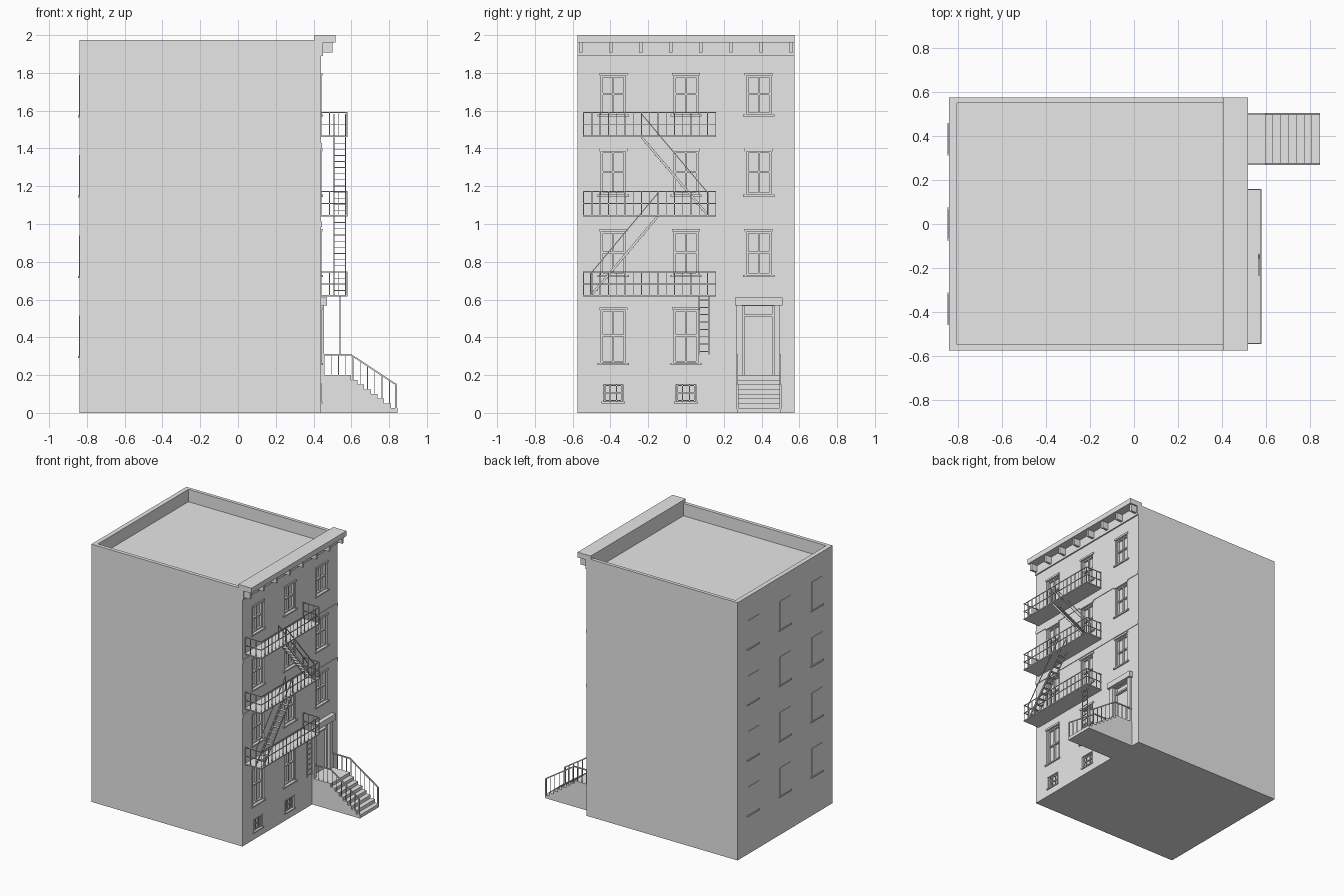
import bpy, bmesh
from mathutils import Vector, Matrix

cube = bpy.data.objects.get("Cube")
if cube:
    bpy.data.objects.remove(cube, do_unlink=True)

grey = bpy.data.materials.new("plain_grey")
grey.use_nodes = True
grey.diffuse_color = (0.8, 0.8, 0.8, 1)
grey.node_tree.nodes["Principled BSDF"].inputs["Base Color"].default_value = (0.8, 0.8, 0.8, 1)


def box(bm, x, y, z):
    """Axis-aligned box from three (low, high) ranges."""
    lo, hi = Vector((x[0], y[0], z[0])), Vector((x[1], y[1], z[1]))
    m = Matrix.Translation((lo + hi) / 2) @ Matrix.Diagonal((*(hi - lo), 1))
    bmesh.ops.create_cube(bm, size=1, matrix=m)


def bar(bm, p, q, w=0.005, h=None):
    """Thin square bar from p to q."""
    p, q = Vector(p), Vector(q)
    d = q - p
    rot = d.to_track_quat('Z', 'Y').to_matrix().to_4x4()
    m = Matrix.Translation((p + q) / 2) @ rot @ Matrix.Diagonal((w, h or w, d.length, 1))
    bmesh.ops.create_cube(bm, size=1, matrix=m)


def finish(name, bm):
    mesh = bpy.data.meshes.new(name)
    bm.to_mesh(mesh)
    bm.free()
    mesh.materials.append(grey)
    ob = bpy.data.objects.new(name, mesh)
    bpy.context.collection.objects.link(ob)
    return ob


def around(c, half):
    return (c - half, c + half)


FACE, BACK, SIDE = 0.44, -0.84, 0.575
COLS = (-0.385, 0, 0.385)
DOOR_Y, DOOR_Z = (0.3, 0.465), (0.2, 0.565)
# front windows as (centre y, bottom, top)
windows = [(y, b, t) for b, t in ((1.58, 1.795), (1.155, 1.395), (0.73, 0.97)) for y in COLS]
windows += [(y, 0.265, 0.555) for y in COLS[:2]]
vents = [(y, 0.06, 0.15) for y in COLS[:2]]

# main block, with the roof well and openings cut out
bm = bmesh.new()
box(bm, (BACK, FACE), (-SIDE, SIDE), (0, 1.975))
body = finish("building_block", bm)
cut = bmesh.new()
box(cut, (-0.805, 0.405), (-0.547, 0.549), (1.88, 2.1))
recess = (FACE - 0.025, FACE + 0.1)
for y, b, t in windows:
    box(cut, recess, around(y, 0.066), (b, t - 0.008))
for y, b, t in vents:
    box(cut, recess, around(y, 0.054), (b, t))
box(cut, recess, DOOR_Y, DOOR_Z)
cutter = finish("opening_cutter", cut)
cutter.hide_render = True
mod = body.modifiers.new("openings", 'BOOLEAN')
mod.operation, mod.solver, mod.object = 'DIFFERENCE', 'EXACT', cutter
bpy.context.view_layer.objects.active = body
bpy.ops.object.modifier_apply(modifier=mod.name)
bpy.data.objects.remove(cutter, do_unlink=True)

# front windows: casing, sashes, head and sill
bm = bmesh.new()
for y, b, t in windows:
    mid = (b + t) / 2
    for s in (-1, 1):
        box(bm, (FACE - 0.02, FACE + 0.003), around(y + s * 0.069, 0.004), (b, t))
        box(bm, (FACE - 0.025, FACE - 0.008), around(y + s * 0.06, 0.006), (b, t - 0.008))
    for z in (b + 0.006, mid, t - 0.014):
        box(bm, (FACE - 0.025, FACE - 0.01), around(y, 0.064), around(z, 0.005))
    box(bm, (FACE - 0.025, FACE - 0.012), around(y, 0.004), (b, t - 0.008))
    box(bm, (FACE - 0.02, FACE + 0.008), around(y, 0.074), (t - 0.01, t + 0.004))
    box(bm, (FACE - 0.02, FACE + 0.01), around(y, 0.083), (b - 0.011, b))
finish("front_windows", bm)

# basement windows with bars
bm = bmesh.new()
for y, b, t in vents:
    for s in (-1, 1):
        box(bm, (FACE - 0.02, FACE + 0.003), around(y + s * 0.055, 0.003), (b, t))
        bar(bm, (FACE - 0.01, y + s * 0.018, b), (FACE - 0.01, y + s * 0.018, t), 0.006)
        bar(bm, (FACE - 0.012, y + s * 0.046, b), (FACE - 0.012, y + s * 0.046, t), 0.008)
    for z in (b + 0.005, (b + t) / 2, t - 0.005):
        bar(bm, (FACE - 0.012, y - 0.052, z), (FACE - 0.012, y + 0.052, z), 0.006)
    box(bm, (FACE - 0.02, FACE + 0.004), around(y, 0.058), (t, t + 0.005))
    box(bm, (FACE - 0.02, FACE + 0.008), around(y, 0.063), (b - 0.009, b))
finish("basement_windows", bm)

# thin string courses
bm = bmesh.new()
for z in (1.415, 0.998):
    box(bm, (FACE - 0.01, FACE + 0.004), (-SIDE, SIDE), around(z, 0.014))
finish("string_courses", bm)

# back windows: shallow panels with sills
bm = bmesh.new()
for row in range(4):
    b = 1.575 - row * 0.425
    for y in COLS:
        box(bm, (BACK - 0.003, BACK + 0.01), around(y, 0.066), (b, b + 0.215))
        box(bm, (BACK - 0.007, BACK + 0.01), around(y, 0.074), (b - 0.01, b))
finish("back_windows", bm)

# cornice with brackets
bm = bmesh.new()
box(bm, (0.405, 0.517), (-SIDE, SIDE), (1.96, 2.0))
box(bm, (FACE - 0.01, 0.45), (-SIDE, SIDE), (1.89, 1.96))
for i in range(8):
    box(bm, (FACE, 0.5), around(-0.558 + i * 0.1592, 0.009), (1.907, 1.962))
finish("cornice", bm)

# door surround, hood and door
bm = bmesh.new()
for y in ((0.268, 0.3), (0.465, 0.498)):
    box(bm, (FACE - 0.01, 0.456), y, (0.2, 0.57))
box(bm, (FACE - 0.01, 0.472), (0.26, 0.51), (0.568, 0.612))
box(bm, (FACE - 0.025, FACE - 0.005), DOOR_Y, (0.51, 0.522))
for y in DOOR_Y:
    box(bm, (FACE - 0.025, FACE - 0.008), around(y, 0.01), DOOR_Z)
finish("door_surround", bm)

# stoop: a stepped side profile pushed through its width
STOOP_Y = (0.27, 0.502)
TOP_X, RUN, RISE = 0.597, 0.0354, 0.025
profile = [(FACE - 0.01, 0), (FACE - 0.01, 0.2)]
for i in range(8):
    x, z = TOP_X + RUN * i, 0.2 - RISE * i
    profile += [(x, z), (x, z - RISE)]
bm = bmesh.new()
face = bm.faces.new([bm.verts.new((x, STOOP_Y[0], z)) for x, z in profile])
side = bmesh.ops.extrude_face_region(bm, geom=[face])["geom"]
bmesh.ops.translate(bm, vec=(0, STOOP_Y[1] - STOOP_Y[0], 0),
                    verts=[v for v in side if isinstance(v, bmesh.types.BMVert)])
bmesh.ops.recalc_face_normals(bm, faces=bm.faces)
finish("entrance_steps", bm)

# stoop railings
bm = bmesh.new()
END_X, END_Z = 0.837, 0.15
for y in (STOOP_Y[0] + 0.002, STOOP_Y[1] - 0.002):
    bar(bm, (FACE, y, 0.308), (TOP_X, y, 0.308), 0.008)
    bar(bm, (TOP_X, y, 0.308), (END_X, y, END_Z), 0.008)
    bar(bm, (END_X, y, 0.02), (END_X, y, END_Z), 0.01)
    for i in range(10):
        x = 0.455 + i * 0.0385
        slope = max(0, x - TOP_X) / (END_X - TOP_X)
        step = 0.2 if x < TOP_X else 0.2 - RISE * (int((x - TOP_X) / RUN) + 1)
        bar(bm, (x, y, step - 0.003), (x, y, 0.308 - slope * (0.308 - END_Z)), 0.004)
finish("stoop_railings", bm)

# fire escape balconies
LEVELS = (0.615, 1.04, 1.46)
Y0, Y1, OUT = -0.545, 0.16, 0.58
for n, z in enumerate(LEVELS):
    bm = bmesh.new()
    box(bm, (FACE, OUT), (Y0, Y1), (z, z + 0.008))
    for h in (0.068, 0.131):
        bar(bm, (OUT - 0.003, Y0, z + h), (OUT - 0.003, Y1, z + h))
        for y in (Y0 + 0.003, Y1 - 0.003):
            bar(bm, (FACE, y, z + h), (OUT, y, z + h))
    for i in range(17):
        y = Y0 + 0.003 + i * (Y1 - Y0 - 0.006) / 16
        bar(bm, (OUT - 0.003, y, z), (OUT - 0.003, y, z + 0.131), 0.004)
    for y in (Y0 + 0.003, Y1 - 0.003):
        for x in (FACE + 0.004, 0.485, 0.533):
            bar(bm, (x, y, z), (x, y, z + 0.131), 0.004)
    finish(f"balcony_{n + 1}", bm)

# fire escape stairs with handrails
flights = ((-0.505, -0.15, LEVELS[0], LEVELS[1]), (0.118, -0.235, LEVELS[1], LEVELS[2]))
for n, (ya, yb, za, zb) in enumerate(flights):
    bm = bmesh.new()
    for x in (0.508, 0.568):
        bar(bm, (x, ya, za + 0.004), (x, yb, zb), 0.005, 0.012)
        bar(bm, (x, ya, za + 0.122), (x, yb, zb + 0.122), 0.005)
        for y, z in ((ya, za), (yb, zb)):
            bar(bm, (x, y, z), (x, y, z + 0.122), 0.004)
    for i in range(1, 13):
        t = i / 13
        y, z = ya + (yb - ya) * t, za + (zb - za) * t
        box(bm, (0.508, 0.568), around(y, 0.011), around(z, 0.002))
    finish(f"escape_stair_{n + 1}", bm)

# drop ladder
bm = bmesh.new()
for y in (0.068, 0.122):
    bar(bm, (0.54, y, 0.31), (0.54, y, LEVELS[0]), 0.006)
for i in range(8):
    z = 0.325 + i * 0.039
    bar(bm, (0.54, 0.068, z), (0.54, 0.122, z), 0.005)
finish("drop_ladder", bm)
